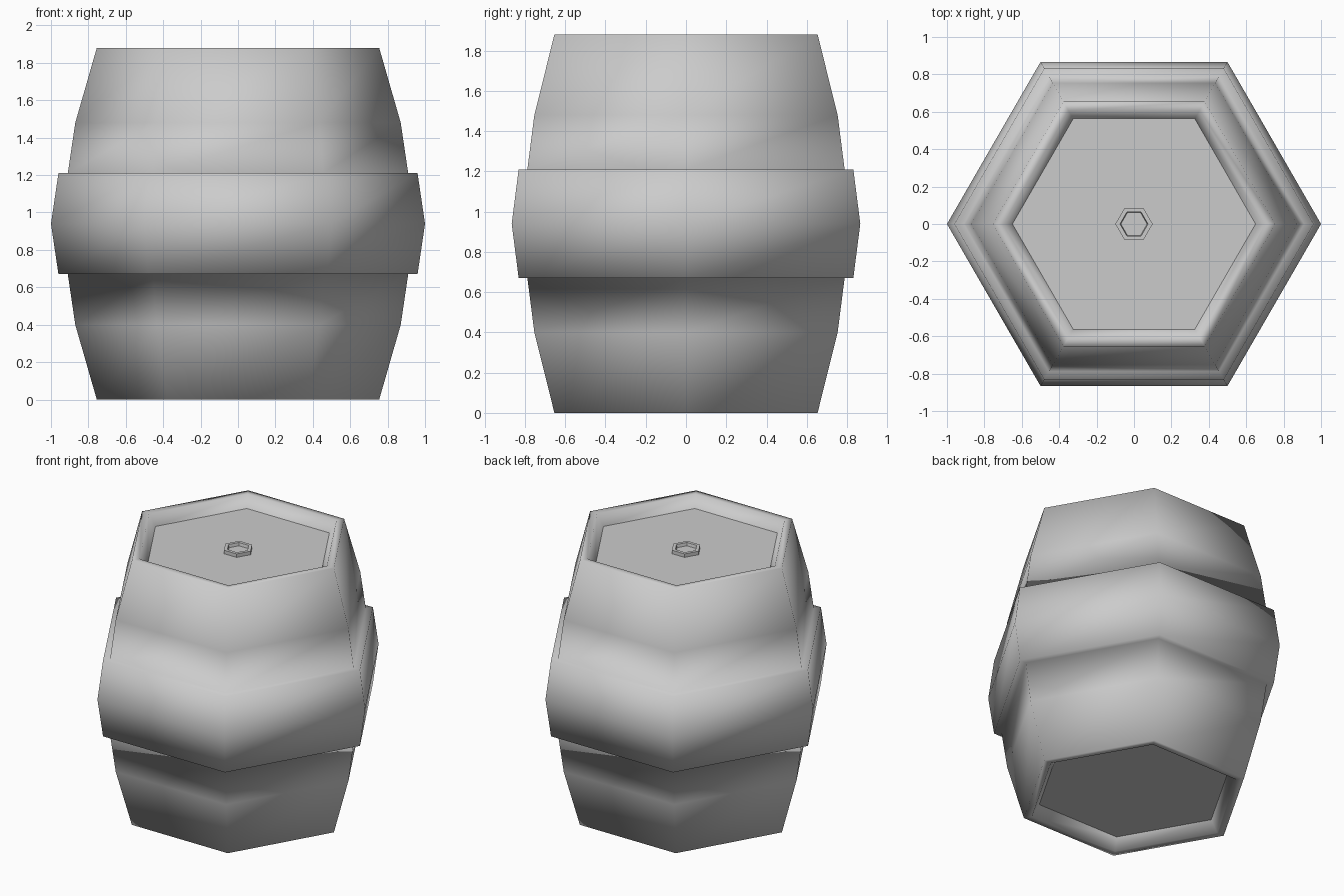
import bpy, bmesh
from math import cos, sin, pi

if "Cube" in bpy.data.objects:
    bpy.data.objects.remove(bpy.data.objects["Cube"])

SIDES = 6


def lathe(name, profile, cap_start=False, cap_end=False):
    """Sweep a (radius, z) profile around z as a six-sided form."""
    bm = bmesh.new()
    rings = []
    for r, z in profile:
        rings.append([bm.verts.new((r * cos(2 * pi * i / SIDES),
                                    r * sin(2 * pi * i / SIDES), z))
                      for i in range(SIDES)])
    for a, b in zip(rings, rings[1:]):
        for i in range(SIDES):
            j = (i + 1) % SIDES
            bm.faces.new((a[i], a[j], b[j], b[i])).smooth = True
    if cap_start:
        bm.faces.new(rings[0][::-1])
    if cap_end:
        bm.faces.new(rings[-1])
    mesh = bpy.data.meshes.new(name)
    bm.to_mesh(mesh)
    bm.free()
    obj = bpy.data.objects.new(name, mesh)
    bpy.context.collection.objects.link(obj)
    return obj


H, MID, DEPTH = 1.88, 0.94, 0.08

# Barrel shell: lower half profile (recess, rim, staves, raised hoop), mirrored upwards
lower = [(0.65, DEPTH), (0.70, 0.0), (0.755, 0.0), (0.87, 0.40),
         (0.91, 0.67), (0.96, 0.67)]
upper = [(r, H - z) for r, z in reversed(lower)]
lathe("barrel_shell", lower + [(1.0, MID)] + upper)

# Flat lids set inside both rims
lathe("bottom_lid", [(0.65, DEPTH)], cap_start=True)
lathe("top_lid", [(0.65, H - DEPTH)], cap_end=True)

# Small bung ring in the middle of the top lid
top = H - DEPTH
bung = lathe("bung", [(0.10, top), (0.10, top + 0.025), (0.075, top + 0.025),
                      (0.07, top + 0.004)], cap_end=True)
for p in bung.data.polygons:
    p.use_smooth = False
